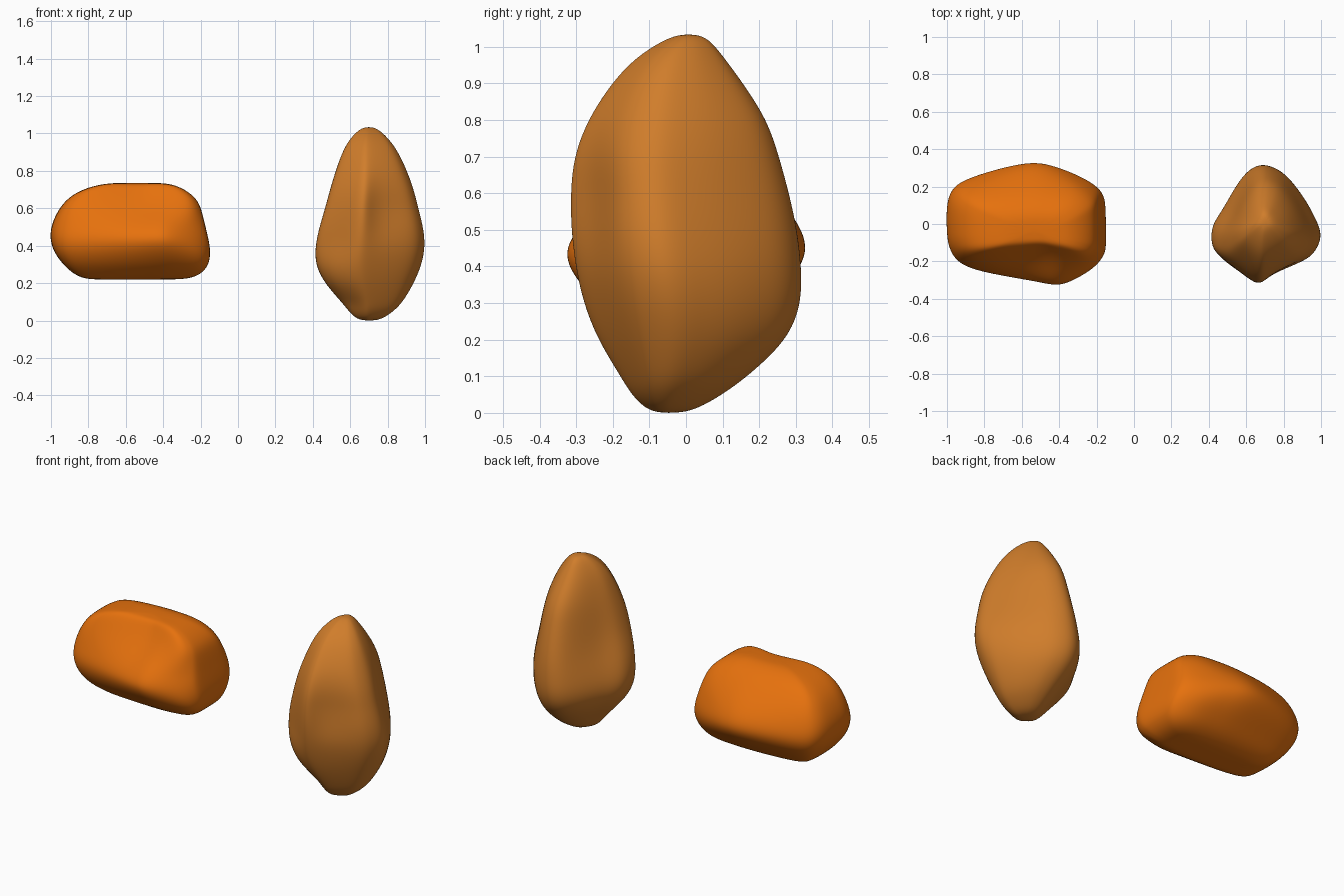
import bpy, bmesh
from mathutils import Vector

if "Cube" in bpy.data.objects:
    bpy.data.objects.remove(bpy.data.objects["Cube"])


def stone(name, outline, rows, shape, dents, colour):
    """Loft a plan outline through (z, x0, x1, y0, y1) extents, dent it and smooth it.
    shape > 0 makes the ends rounder in plan, shape < 0 makes them boxier."""
    us = [p[0] for p in outline]
    vs = [p[1] for p in outline]
    u0, du, v0, dv = min(us), max(us) - min(us), min(vs), max(vs) - min(vs)
    n = len(outline)
    raw = [Vector(((u - u0) / du * 2 - 1, (v - v0) / dv * 2 - 1)) for u, v in outline]
    # outset so the smoothed surface passes through the outline
    unit = [p + (2 * p - raw[i - 1] - raw[(i + 1) % n]) / 6 for i, p in enumerate(raw)]
    zmid = (rows[0][0] + rows[-1][0]) / 2
    zhalf = (rows[-1][0] - rows[0][0]) / 2
    bm = bmesh.new()
    rings = []
    for z, x0, x1, y0, y1 in rows:
        h = min(1, abs(z - zmid) / zhalf)
        w = abs(shape) * (h + 0.15 if shape > 0 else h)
        ring = []
        for p in unit:
            target = p.normalized() if shape > 0 else p / max(abs(p.x), abs(p.y))
            q = p.lerp(target, w)
            ring.append(bm.verts.new(((x0 + x1) / 2 + q.x * (x1 - x0) / 2,
                                      (y0 + y1) / 2 + q.y * (y1 - y0) / 2, z)))
        rings.append(ring)
    for a, b in zip(rings, rings[1:]):
        for i in range(n):
            j = (i + 1) % n
            bm.faces.new((a[i], a[j], b[j], b[i]))
    bm.faces.new(rings[0][::-1])
    bm.faces.new(rings[-1])
    # soft hollows and bumps pushed into the faces
    for centre, radius, push in dents:
        for v in bm.verts:
            d = (v.co - Vector(centre)).length / radius
            if d < 1:
                v.co += Vector(push) * (1 - d * d) ** 2
    bmesh.ops.recalc_face_normals(bm, faces=bm.faces)
    mesh = bpy.data.meshes.new(name)
    bm.to_mesh(mesh)
    bm.free()
    for f in mesh.polygons:
        f.use_smooth = True
    obj = bpy.data.objects.new(name, mesh)
    bpy.context.collection.objects.link(obj)
    sub = obj.modifiers.new("smooth", 'SUBSURF')
    sub.levels = sub.render_levels = 3
    mat = bpy.data.materials.new(name + "_colour")
    mat.diffuse_color = colour
    mat.use_nodes = True
    mat.node_tree.nodes["Principled BSDF"].inputs["Base Color"].default_value = mat.diffuse_color
    mesh.materials.append(mat)
    return obj


# low, wide stone with a scooped front
stone("wide_stone",
      [(-1, -.03), (-1, .1), (-.97, .18), (-.9, .23), (-.75, .285), (-.55, .335),
       (-.42, .31), (-.3, .255), (-.18, .19), (-.155, .1), (-.15, -.1), (-.17, -.17),
       (-.25, -.24), (-.38, -.325), (-.5, -.31), (-.72, -.26), (-.9, -.21), (-.98, -.13)][::-1],
      [(.219, -.74, -.38, -.08, .04), (.222, -.82, -.26, -.12, .09), (.25, -.88, -.195, -.165, .155),
       (.30, -.935, -.155, -.24, .215), (.37, -.985, -.147, -.305, .295),
       (.44, -1.003, -.16, -.337, .337), (.51, -.995, -.177, -.31, .315),
       (.58, -.965, -.193, -.265, .26), (.645, -.92, -.215, -.22, .195),
       (.70, -.84, -.28, -.18, .13), (.733, -.72, -.36, -.15, .06),
       (.737, -.62, -.45, -.11, .0)],
      -0.8, [((-.53, -.25, .68), .3, (0, .07, -.01))],
      (.79, .165, .004, 1))

# tall upright stone with a four-cornered plan
stone("tall_stone",
      [(.41, -.09), (.425, -.01), (.49, .07), (.55, .18), (.61, .28), (.68, .32),
       (.75, .30), (.82, .245), (.9, .13), (.96, .03), (1, -.06), (.97, -.14),
       (.91, -.195), (.77, -.255), (.69, -.30), (.64, -.31), (.58, -.275),
       (.49, -.205), (.425, -.15)],
      [(0, .675, .73, -.07, -.02), (.01, .63, .775, -.11, .03), (.05, .59, .835, -.15, .10),
       (.1, .55, .885, -.18, .17), (.2, .46, .945, -.24, .28), (.3, .41, .987, -.28, .317),
       (.4, .412, 1.005, -.302, .316), (.5, .435, .993, -.314, .304), (.6, .465, .967, -.32, .282),
       (.7, .49, .943, -.309, .255), (.8, .52, .907, -.27, .223), (.9, .555, .86, -.205, .157),
       (.97, .595, .81, -.14, .105), (1.02, .645, .755, -.06, .065), (1.034, .68, .72, -.015, .03)],
      0.5, [((.80, -.23, .60), .2, (-.01, .03, 0)), ((.51, -.2, .23), .17, (-.015, -.035, -.01))],
      (.63, .205, .024, 1))
